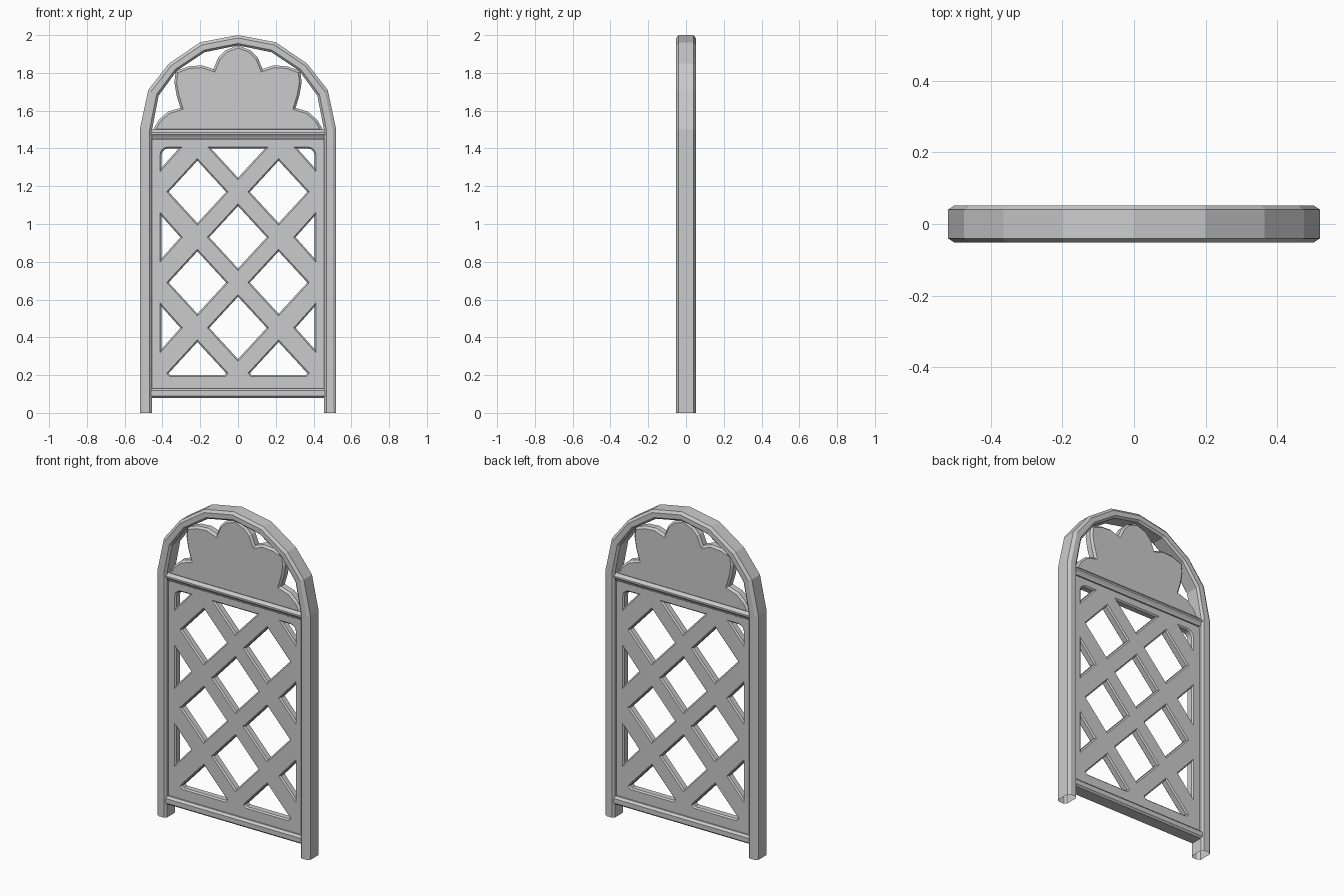
import bpy, bmesh, math
from mathutils import Matrix, Vector

if "Cube" in bpy.data.objects:
    bpy.data.objects.remove(bpy.data.objects["Cube"])

stone = bpy.data.materials.new("plain_grey")
GREY = (0.6, 0.6, 0.6, 1)
stone.diffuse_color = GREY
stone.use_nodes = True
stone.node_tree.nodes["Principled BSDF"].inputs["Base Color"].default_value = GREY


def add_object(name, bm):
    bmesh.ops.recalc_face_normals(bm, faces=bm.faces)
    mesh = bpy.data.meshes.new(name)
    bm.to_mesh(mesh)
    bm.free()
    mesh.materials.clear()
    mesh.materials.append(stone)
    obj = bpy.data.objects.new(name, mesh)
    bpy.context.collection.objects.link(obj)
    return obj


def mirrored(half):
    """Left half listed from the centre line outwards, joined to its mirror image."""
    left = half[::-1]
    return left + [(-x, z) for x, z in half if x != 0]


def sweep(name, rings):
    bm = bmesh.new()
    loops = [[bm.verts.new(p) for p in ring] for ring in rings]
    n = len(loops[0])
    for a, b in zip(loops, loops[1:]):
        for i in range(n):
            bm.faces.new((a[i], a[(i + 1) % n], b[(i + 1) % n], b[i]))
    return bm


def plate(name, outlines, half_depth, chamfer):
    """Upright slab with chamfered edges; inner outlines become holes."""
    curve = bpy.data.curves.new(name, "CURVE")
    curve.dimensions = "2D"
    curve.fill_mode = "BOTH"
    curve.extrude = half_depth - chamfer
    curve.bevel_depth = chamfer
    curve.bevel_resolution = 0
    curve.offset = -chamfer
    for outline in outlines:
        spline = curve.splines.new("POLY")
        spline.points.add(len(outline) - 1)
        for point, (x, z) in zip(spline.points, outline):
            point.co = (x, z, 0, 1)
        spline.use_cyclic_u = True
    temp = bpy.data.objects.new(name + "_outline", curve)
    bpy.context.collection.objects.link(temp)
    graph = bpy.context.evaluated_depsgraph_get()
    mesh = bpy.data.meshes.new_from_object(temp.evaluated_get(graph))
    bm = bmesh.new()
    bm.from_mesh(mesh)
    for f in bm.faces:
        f.material_index = 0
        f.smooth = False
    bpy.data.objects.remove(temp)
    bpy.data.meshes.remove(mesh)
    bmesh.ops.remove_doubles(bm, verts=bm.verts, dist=0.0002)
    bm.transform(Matrix.Rotation(math.pi / 2, 4, "X"))
    return add_object(name, bm)


def rounded_rect(x, z0, z1, r, steps=3):
    pts = []
    for k, (cx, cz) in enumerate([(x - r, z1 - r), (r - x, z1 - r), (r - x, z0 + r), (x - r, z0 + r)]):
        for s in range(steps + 1):
            a = math.pi / 2 * (k + s / steps)
            pts.append((cx + r * math.cos(a), cz + r * math.sin(a)))
    return pts


def clip(poly, window):
    """Part of a polygon inside a convex counter-clockwise window."""
    poly = [Vector(p) for p in poly]
    for a, b in zip(window, window[1:] + window[:1]):
        a, b = Vector(a), Vector(b)
        edge = b - a
        result = []
        for p, q in zip(poly, poly[1:] + poly[:1]):
            dp, dq = edge.cross(p - a), edge.cross(q - a)
            if dp >= 0:
                result.append(p)
            if (dp > 0 > dq) or (dp < 0 < dq):
                result.append(p.lerp(q, dp / (dp - dq)))
        poly = result
        if not poly:
            break
    clean = []
    for p in poly:
        if not clean or (p - clean[-1]).length > 0.004:
            clean.append(p)
    if len(clean) > 1 and (clean[0] - clean[-1]).length < 0.004:
        clean.pop()
    return [tuple(p) for p in clean]


# Arched frame: eight-sided section swept up one leg, over the arch, down the other
outer = mirrored([(0, 2.0), (-0.2, 1.962), (-0.365, 1.85), (-0.475, 1.71), (-0.52, 1.5), (-0.52, 0)])
inner = mirrored([(0, 1.945), (-0.175, 1.91), (-0.325, 1.81), (-0.42, 1.68), (-0.455, 1.5), (-0.455, 0)])
DEPTH, SIDE = 0.052, 0.04
section = [(0, -SIDE), (0.28, -DEPTH), (0.8, -DEPTH), (1, -SIDE),
           (1, SIDE), (0.8, DEPTH), (0.28, DEPTH), (0, SIDE)]
rings = []
for (ox, oz), (ix, iz) in zip(outer, inner):
    rings.append([(ox + (ix - ox) * t, y, oz + (iz - oz) * t) for t, y in section])
add_object("arched_frame", sweep("arched_frame", rings))

# Lattice panel: diamond openings clipped to a rounded window
window = rounded_rect(0.405, 0.2, 1.4, 0.035)
outlines = [rounded_rect(0.465, 0.115, 1.455, 0.02)]
for i in range(-2, 3):
    for j in range(-3, 3):
        if (i + j) % 2:
            continue
        x, z = i * 0.215, 0.93 + j * 0.24
        hx, hz = (0.125, 0.14) if abs(i) == 2 else (0.152, 0.165)
        hole = clip([(x + hx, z), (x, z + hz), (x - hx, z), (x, z - hz)], window)
        if len(hole) > 2:
            outlines.append(hole)
plate("lattice_panel", outlines, 0.025, 0.008)

# Scalloped panel filling the arch
scallop = mirrored([(0, 1.945), (-0.065, 1.92), (-0.105, 1.88), (-0.13, 1.82),
                    (-0.19, 1.84), (-0.26, 1.835), (-0.33, 1.81), (-0.337, 1.75), (-0.325, 1.68),
                    (-0.305, 1.615), (-0.37, 1.595), (-0.42, 1.55), (-0.455, 1.49)])
plate("scalloped_panel", [scallop], 0.03, 0.012)


# Cross rails with a stepped moulding, mirrored front to back
def rail(name, half_length, profile):
    ring = profile + [(-y, z) for y, z in profile[::-1]]
    bm = sweep(name, [[(x, y, z) for y, z in ring] for x in (-half_length, half_length)])
    bmesh.ops.holes_fill(bm, edges=bm.edges)
    add_object(name, bm)


rail("middle_rail", 0.468, [(-0.03, 1.45), (-0.036, 1.462), (-0.046, 1.475), (-0.046, 1.485), (-0.03, 1.5)])
rail("bottom_rail", 0.468, [(-0.036, 0.08), (-0.046, 0.09), (-0.046, 0.118), (-0.034, 0.13)])
